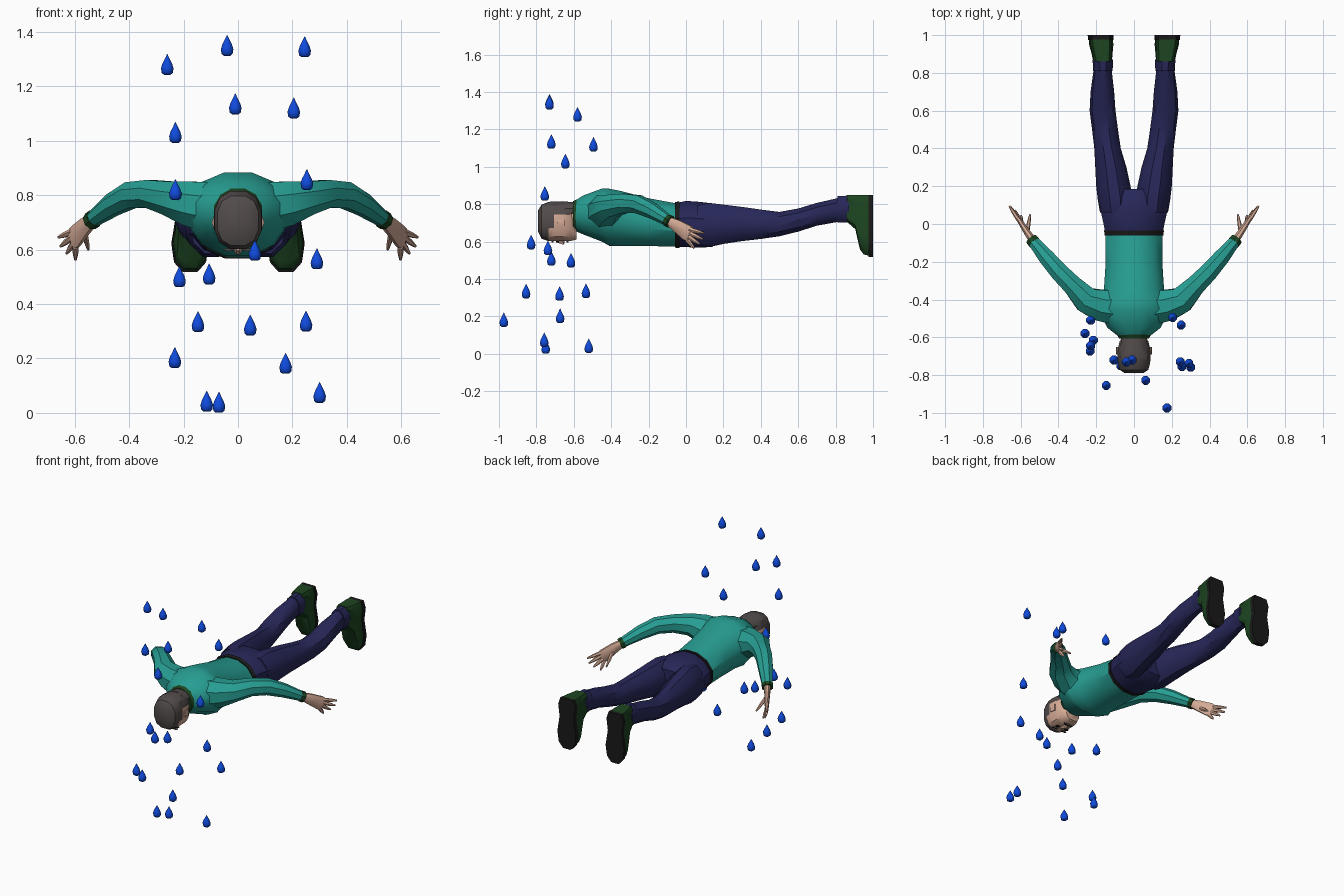
import bpy, bmesh, math
from mathutils import Vector


def material(name, rgb):
    m = bpy.data.materials.new(name)
    m.diffuse_color = (*rgb, 1)
    return m


TEAL = material("teal shirt", (0.02, 0.34, 0.29))
NAVY = material("navy trousers", (0.02, 0.02, 0.10))
GREEN = material("dark green", (0.012, 0.06, 0.015))
BLACK = material("black", (0.01, 0.01, 0.01))
SKIN = material("skin", (0.66, 0.40, 0.30))
HAIR = material("grey hair", (0.085, 0.07, 0.07))
BLUE = material("rain blue", (0.005, 0.07, 0.72))


def skin_rings(name, rings, mats, mirror=False, smooth=35, rule=None):
    """Skin a list of point rings into a closed object."""
    bm = bmesh.new()
    loops = [[bm.verts.new(p) for p in r] for r in rings]
    n = len(loops[0])
    for a, b in zip(loops, loops[1:]):
        for i in range(n):
            j = (i + 1) % n
            bm.faces.new((a[i], a[j], b[j], b[i]))
    bm.faces.new(loops[0])
    bm.faces.new(loops[-1])
    bmesh.ops.recalc_face_normals(bm, faces=bm.faces[:])
    if rule:
        for f in bm.faces:
            f.material_index = rule(f.calc_center_median())
    me = bpy.data.meshes.new(name)
    bm.to_mesh(me)
    bm.free()
    for m in mats:
        me.materials.append(m)
    ob = bpy.data.objects.new(name, me)
    bpy.context.collection.objects.link(ob)
    if smooth:
        bpy.ops.object.select_all(action='DESELECT')
        ob.select_set(True)
        bpy.context.view_layer.objects.active = ob
        bpy.ops.object.shade_smooth_by_angle(angle=math.radians(smooth))
    if mirror:
        ob.modifiers.new("mirror", 'MIRROR').use_mirror_merge = False
    return ob


def oval(c, u, v, ru, rv, n=10, power=1.0):
    """Ring of points around c; power below 1 makes it boxier."""
    pts = []
    for i in range(n):
        a = 2 * math.pi * (i + 0.5) / n + (math.pi / n if n % 4 == 2 else 0)
        x, y = math.cos(a), math.sin(a)
        x = math.copysign(abs(x) ** power, x)
        y = math.copysign(abs(y) ** power, y)
        pts.append(Vector(c) + u * (ru * x) + v * (rv * y))
    return pts


X, Z = Vector((1, 0, 0)), Vector((0, 0, 1))


def body(name, secs, mats, n=12, power=1.0, **kw):
    """Sections along y: (y, x_low, x_high, z_low, z_high)."""
    rings = [oval(((a + b) / 2, y, (c + d) / 2), X, Z, (b - a) / 2, (d - c) / 2, n, power)
             for y, a, b, c, d in secs]
    return skin_rings(name, rings, mats, **kw)


def tube(name, secs, mats, n=8, **kw):
    """Sections along a path: (point, half_width, half_height)."""
    pts = [Vector(s[0]) for s in secs]
    rings = []
    for i, (p, rw, rh) in enumerate(secs):
        t = (pts[min(i + 1, len(pts) - 1)] - pts[max(i - 1, 0)]).normalized()
        u = t.cross(Z).normalized()
        rings.append(oval(p, u, u.cross(t).normalized(), rw, rh, n))
    return skin_rings(name, rings, mats, mirror=True, **kw)


# Torso, collar, neck
body("torso", [(-.595, -.085, .085, .655, .82), (-.55, -.145, .145, .635, .85),
               (-.45, -.20, .20, .595, .888), (-.41, -.19, .19, .572, .888),
               (-.35, -.165, .165, .572, .876), (-.2, -.155, .155, .572, .836),
               (-.05, -.155, .155, .568, .808)], [TEAL])
body("collar", [(-.605, -.082, .082, .655, .818), (-.585, -.095, .095, .648, .828)], [GREEN])
body("neck", [(-.63, -.06, .06, .66, .79), (-.59, -.07, .07, .67, .80)], [SKIN])

# Belt and trousers
body("belt", [(-.06, -.161, .161, .563, .815), (-.035, -.164, .164, .562, .82)], [BLACK])
body("hips", [(-.05, -.157, .157, .567, .81), (0, -.167, .167, .566, .822),
              (.08, -.185, .185, .563, .816), (.14, -.188, .188, .568, .808),
              (.185, -.15, .15, .60, .78)], [NAVY])
body("trouser_leg", [(.06, .01, .18, .58, .80), (.13, .008, .192, .566, .812),
                     (.2, .018, .20, .582, .803), (.3, .04, .205, .598, .79),
                     (.4, .07, .21, .61, .775), (.5, .085, .222, .625, .762),
                     (.6, .098, .235, .65, .78), (.7, .105, .23, .682, .81),
                     (.83, .12, .212, .705, .84)], [NAVY], n=10, mirror=True)
body("trouser_cuff", [(.81, .113, .217, .697, .846), (.872, .111, .219, .70, .85)],
     [NAVY], n=10, mirror=True)

# Shoes, soles facing backwards
half = [(.045, .845), (.06, .80), (.05, .72), (.066, .62), (.056, .55), (.026, .515)]
outline = half + [(-x, z) for x, z in reversed(half)]


def shoe_ring(y, kz, kx):
    return [Vector((.166 + .08 * (y - .86) + x * kx, y, .848 - (.845 - z) * kz))
            for x, z in outline]


skin_rings("shoe", [shoe_ring(*s) for s in ((.86, .43, .75), (.905, .55, .85),
           (.93, .88, .92), (.95, .96, .97), (.977, .98, .97))], [GREEN], mirror=True)
skin_rings("sole", [shoe_ring(*s) for s in ((.975, 1, 1.03), (1.0, 1, 1.03))],
           [BLACK], mirror=True)

# Sleeves and wrist bands
tube("sleeve", [((.10, -.44, .755), .10, .10), ((.18, -.43, .77), .09, .088),
                ((.255, -.40, .79), .075, .066), ((.325, -.325, .805), .057, .055),
                ((.395, -.255, .80), .052, .052), ((.46, -.18, .765), .046, .044),
                ((.535, -.09, .71), .032, .03)], [TEAL])
tube("wrist_band", [((.527, -.10, .715), .036, .034), ((.542, -.082, .704), .035, .034)], [GREEN])

# Hands: palm, fingers, thumb
tube("palm", [((.53, -.095, .712), .023, .024), ((.562, -.05, .685), .019, .036),
              ((.597, .005, .648), .015, .046), ((.61, .022, .637), .011, .042)], [SKIN])
fingers = [((.61, .02, .665), (.66, .095, .645)), ((.61, .02, .645), (.652, .09, .612)),
           ((.603, .015, .625), (.63, .073, .586)), ((.597, .005, .61), (.597, .045, .563)),
           ((.565, -.04, .665), (.55, .05, .60))]
for i, (a, b) in enumerate(fingers):
    a, b = Vector(a), Vector(b)
    tube("thumb" if i == 4 else f"finger_{i + 1}",
         [(a, .012, .013), (a.lerp(b, .55), .010, .011), (b, .005, .005)], [SKIN], n=6)


# Head: hair over the crown and back, with sideburns
def hair_rule(c):
    return 1 if c.y < -.745 or c.z > .735 or (c.y < -.70 and c.z > .66) else 0


body("head", [(-.79, -.05, .05, .65, .77), (-.772, -.078, .078, .612, .80),
              (-.735, -.088, .088, .60, .815), (-.705, -.09, .09, .60, .818),
              (-.66, -.088, .088, .60, .816), (-.62, -.078, .078, .60, .812),
              (-.585, -.05, .05, .61, .70)],
     [SKIN, HAIR], n=12, power=.8, rule=hair_rule)
body("nape_hair", [(-.66, -.075, .075, .70, .818), (-.605, -.07, .07, .72, .812)], [HAIR])
body("ear", [(-.69, .078, .096, .68, .72), (-.65, .078, .094, .675, .725)], [SKIN], n=6, mirror=True)
body("nose", [(-.695, -.008, .008, .595, .62), (-.655, -.016, .016, .58, .62),
              (-.65, -.012, .012, .59, .62)], [SKIN], n=6)
# Eyes, brows, moustache as thin plates
body("eye", [(-.695, .022, .048, .596, .604), (-.68, .022, .048, .596, .604)],
     [BLACK], n=8, mirror=True)
body("brow", [(-.718, .015, .055, .595, .604), (-.708, .015, .055, .595, .604)],
     [HAIR], n=8, mirror=True)
body("moustache", [(-.638, -.03, .03, .594, .603), (-.628, -.038, .038, .595, .604)], [HAIR], n=8)

# Raindrops
DROPS = [(-.26, -.58, 1.28), (-.04, -.73, 1.35), (.245, -.73, 1.345), (-.01, -.72, 1.135),
         (.205, -.495, 1.12), (-.23, -.645, 1.03), (.253, -.755, .857), (-.23, -.51, .82),
         (.062, -.828, .597), (.29, -.738, .566), (-.215, -.615, .50), (-.106, -.72, .51),
         (-.147, -.855, .335), (.045, -.676, .322), (.25, -.535, .337), (-.232, -.673, .203),
         (.175, -.974, .182), (-.115, -.52, .043), (-.07, -.75, .039), (.30, -.758, .075)]
PROFILE = [(-.038, .013), (-.031, .022), (-.014, .025), (.004, .019), (.022, .009), (.038, .001)]
Y = Vector((0, 1, 0))
for i, d in enumerate(DROPS):
    skin_rings(f"raindrop_{i + 1}", [oval(Vector(d) + Z * h, X, Y, r, r, 8) for h, r in PROFILE],
               [BLUE], smooth=50)
